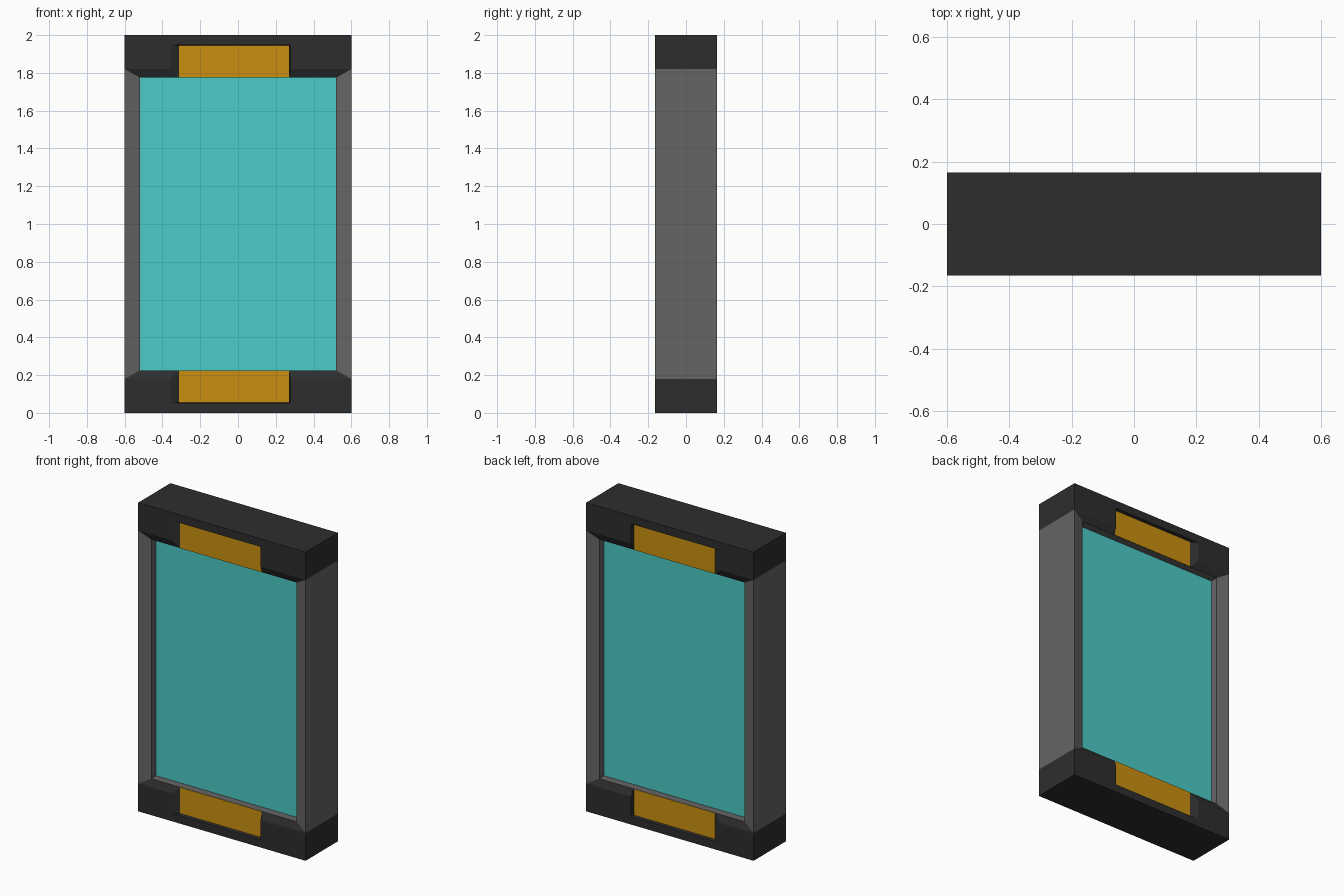
import bpy
import bmesh

if "Cube" in bpy.data.objects:
    bpy.data.objects.remove(bpy.data.objects["Cube"])


def material(name, rgb):
    m = bpy.data.materials.new(name)
    m.diffuse_color = (*rgb, 1)
    m.use_nodes = True
    m.node_tree.nodes["Principled BSDF"].inputs["Base Color"].default_value = m.diffuse_color
    return m


DARK = material("dark casing", (0.027, 0.027, 0.027))
GREY = material("grey rail", (0.13, 0.13, 0.13))
GOLD = material("gold plate", (0.60, 0.28, 0.005))
TEAL = material("teal core", (0.07, 0.60, 0.57))


def loft(name, rings, mats, mirror=None):
    """Closed solid through four-point rings; origin sits at the model centre (z = 1)."""
    bm = bmesh.new()
    loops = [[bm.verts.new(p) for p in ring] for ring in rings]
    for a, b in zip(loops, loops[1:]):
        for i in range(4):
            j = (i + 1) % 4
            bm.faces.new((a[i], a[j], b[j], b[i]))
    bm.faces.new(loops[0])
    end = bm.faces.new(loops[-1])
    end.material_index = len(mats) - 1      # inner end takes the last colour
    bmesh.ops.recalc_face_normals(bm, faces=bm.faces)
    me = bpy.data.meshes.new(name)
    bm.to_mesh(me)
    bm.free()
    for m in mats:
        me.materials.append(m)
    ob = bpy.data.objects.new(name, me)
    ob.location.z = 1
    bpy.context.collection.objects.link(ob)
    if mirror:
        add_mirror(ob, mirror)
    return ob


def add_mirror(ob, axes):
    mod = ob.modifiers.new("mirror", 'MIRROR')
    mod.use_axis = ['x' in axes, 'y' in axes, 'z' in axes]
    mod.use_mirror_merge = False


def rect_x(x, y, z):
    return [(x, -y, -z), (x, y, -z), (x, y, z), (x, -y, z)]


def rect_y(y, x0, x1, z0, z1):
    return [(x0, y, z0), (x1, y, z0), (x1, y, z1), (x0, y, z1)]


def rect_z(z, x, y):
    return [(-x, -y, z), (x, -y, z), (x, y, z), (-x, y, z)]


# Teal core panel, recessed on both faces
loft("core_panel", [rect_x(-0.53, 0.095, 0.785), rect_x(0.53, 0.095, 0.785)], [TEAL])

# Side rails with bevelled inner edges
loft("side_rail", [rect_x(0.6, 0.165, 0.82), rect_x(0.52, 0.145, 0.775)], [GREY], 'x')

# End caps, bevelled towards the opening, with a grey inner sill
cap = loft("end_cap", [rect_z(-1, 0.6, 0.165), rect_z(-0.82, 0.6, 0.165),
                       rect_z(-0.775, 0.52, 0.145)], [DARK, GREY])

# Shallow notch in each cap face, sloped on one side
cutter = loft("notch_cutter", [rect_y(-0.19, -0.41, 0.285, -0.952, -0.7),
                               rect_y(-0.144, -0.312, 0.272, -0.945, -0.7)], [DARK], 'y')
cutter.hide_render = True
cutter.hide_viewport = True
cut = cap.modifiers.new("notch", 'BOOLEAN')
cut.operation = 'DIFFERENCE'
cut.solver = 'EXACT'
cut.object = cutter
add_mirror(cap, 'z')

# Gold plates in the notches
loft("gold_plate", [rect_y(-0.147, -0.312, 0.27, -0.944, -0.775),
                    rect_y(-0.143, -0.312, 0.27, -0.944, -0.776)], [GOLD], 'yz')
